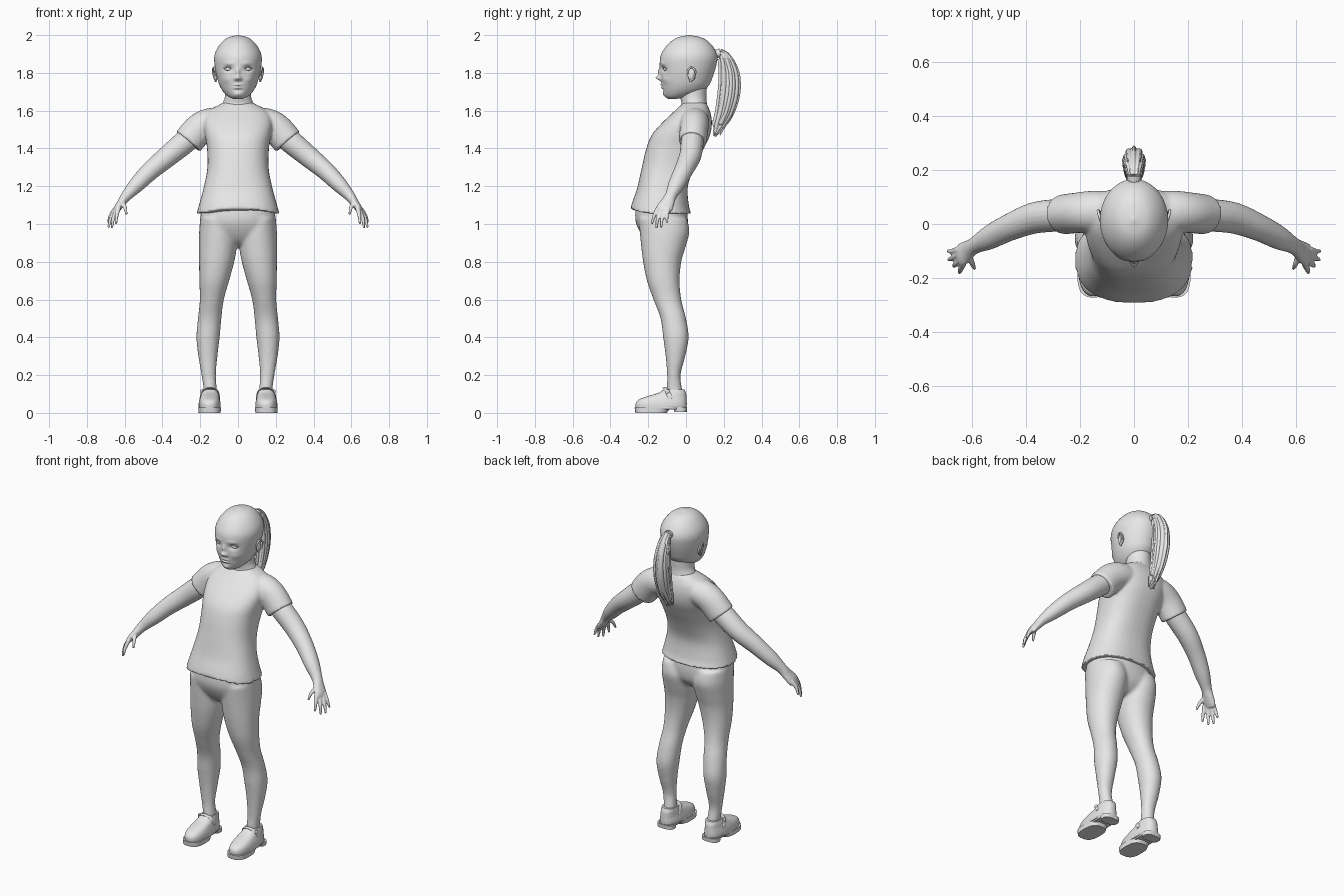
import bpy, bmesh, math
from mathutils import Vector

plain_grey = bpy.data.materials.new("plain_grey")
plain_grey.diffuse_color = (0.8, 0.8, 0.8, 1)


def spline(keys, steps):
    """Catmull-Rom interpolation through tuples of numbers."""
    out = []
    for i in range(len(keys) - 1):
        p = [keys[max(i - 1, 0)], keys[i], keys[i + 1], keys[min(i + 2, len(keys) - 1)]]
        for s in range(steps):
            t = s / steps
            out.append([0.5 * (2 * b + (c - a) * t + (2 * a - 5 * b + 4 * c - d) * t * t
                               + (3 * b - a - 3 * c + d) * t ** 3) for a, b, c, d in zip(*p)])
    return out + [list(keys[-1])]


def bridge(bm, rings):
    """Join rings of points into a closed skin."""
    rows = [[bm.verts.new(p) for p in r] for r in rings]
    n = len(rows[0])
    for a, b in zip(rows, rows[1:]):
        for i in range(n):
            bm.faces.new((a[i], a[(i + 1) % n], b[(i + 1) % n], b[i]))
    bm.faces.new(rows[0][::-1])
    bm.faces.new(rows[-1])


def stack(bm, keys, steps=5, n=40, power=2.0):
    """Horizontal oval slices: (z, x0, x1, y_front, y_back)."""
    rings = []
    for z, x0, x1, y0, y1 in spline(keys, steps):
        ring = []
        for i in range(n):
            a = 2 * math.pi * i / n
            c, s = math.cos(a), math.sin(a)
            e = 2 / power
            ring.append(Vector(((x0 + x1) / 2 + (x1 - x0) / 2 * math.copysign(abs(c) ** e, c),
                                (y0 + y1) / 2 + (y1 - y0) / 2 * math.copysign(abs(s) ** e, s), z)))
        rings.append(ring)
    bridge(bm, rings)


def tube(bm, keys, steps=5, n=20, ridges=0, depth=0.0, hint=(0, 1, 0)):
    """Oval tube along a path: (x, y, z, radius along hint, other radius)."""
    pts = spline(keys, steps)
    rings = []
    for i, (x, y, z, ru, rv) in enumerate(pts):
        t = (Vector(pts[min(i + 1, len(pts) - 1)][:3]) - Vector(pts[max(i - 1, 0)][:3])).normalized()
        h = Vector(hint)
        u = (h - t * h.dot(t)).normalized()
        v = t.cross(u)
        ring = []
        for k in range(n):
            a = 2 * math.pi * k / n
            f = 1 + depth * math.cos(ridges * a)
            ring.append(Vector((x, y, z)) + (u * ru * math.cos(a) + v * rv * math.sin(a)) * f)
        rings.append(ring)
    bridge(bm, rings)


def blob(bm, centre, radii):
    """Small ellipsoid."""
    new = bmesh.ops.create_uvsphere(bm, u_segments=20, v_segments=12, radius=1)["verts"]
    for v in new:
        v.co = Vector(centre) + Vector(a * b for a, b in zip(v.co, radii))


def finish(name, bm, mirror=False, voxel=0, smooth=0, angle=45):
    bmesh.ops.recalc_face_normals(bm, faces=bm.faces)
    me = bpy.data.meshes.new(name)
    bm.to_mesh(me)
    bm.free()
    ob = bpy.data.objects.new(name, me)
    bpy.context.collection.objects.link(ob)
    me.materials.append(plain_grey)
    bpy.ops.object.select_all(action='DESELECT')
    bpy.context.view_layer.objects.active = ob
    ob.select_set(True)
    if mirror:
        ob.modifiers.new("mirror", 'MIRROR').use_mirror_merge = False
    if voxel:
        m = ob.modifiers.new("blend", 'REMESH')
        m.mode, m.voxel_size, m.use_smooth_shade = 'VOXEL', voxel, True
    if smooth:
        m = ob.modifiers.new("relax", 'SMOOTH')
        m.iterations, m.factor = smooth, 0.5
    if voxel:
        for p in me.polygons:
            p.use_smooth = True
    else:
        bpy.ops.object.shade_smooth_by_angle(angle=math.radians(angle))
    return ob


# shirt: leaning trunk with two short sleeves, hem lifted at the front
bm = bmesh.new()
trunk = [(1.055, .219, -.294, .028), (1.1, .207, -.284, .015), (1.2, .18, -.256, .01),
         (1.3, .162, -.234, .045), (1.4, .164, -.21, .095), (1.47, .175, -.182, .127),
         (1.53, .183, -.132, .137), (1.58, .172, -.08, .132), (1.61, .14, -.048, .122),
         (1.632, .098, -.025, .112), (1.645, .075, -.01, .1)]
stack(bm, [(z, -w, w, a, b) for z, w, a, b in trunk], power=2.4)
for v in bm.verts:
    front = max(0, min(1, (-.1 - v.co.y) / .15))
    v.co.z += .028 * front * max(0, 1 - (v.co.x / .2) ** 2) * max(0, 1 - (v.co.z - 1.055) / .12)
for s in (-1, 1):
    tube(bm, [(s * .08, .045, 1.545, .075, .07), (s * .15, .045, 1.535, .078, .078),
              (s * .205, .042, 1.503, .075, .082), (s * .264, .035, 1.436, .074, .082)], n=32)
finish("shirt", bm, voxel=.008, smooth=4)

# hips and legs
bm = bmesh.new()
stack(bm, [(1.1, -.19, .19, -.265, 0), (1.02, -.2, .2, -.268, .01), (.95, -.195, .195, -.24, .0),
           (.9, -.12, .12, -.2, -.04), (.885, -.06, .06, -.16, -.08)], power=2.2)
for s in (-1, 1):
    leg = [(1.03, .02, .2, -.25, .005), (.96, .003, .206, -.245, .018), (.88, .006, .207, -.237, -.002),
           (.8, .02, .206, -.227, -.025), (.7, .047, .205, -.207, -.034), (.6, .075, .202, -.172, -.025),
           (.5, .088, .212, -.135, 0), (.4, .097, .22, -.121, .014), (.3, .109, .21, -.108, -.004),
           (.2, .117, .193, -.1, -.029), (.12, .112, .182, -.102, -.02), (.05, .112, .184, -.105, -.015)]
    stack(bm, [(z, min(s * a, s * b), max(s * a, s * b), f, r) for z, a, b, f, r in leg], power=2.1)
finish("legs", bm, voxel=.01, smooth=4)

# arms with palms, fingers and thumbs
bm = bmesh.new()
tube(bm, [(.2, .04, 1.5, .055, .058), (.28, .033, 1.435, .06, .062), (.37, .022, 1.36, .058, .057),
          (.46, -.012, 1.285, .05, .05), (.535, -.05, 1.21, .044, .042), (.59, -.08, 1.15, .031, .029),
          (.615, -.097, 1.115, .037, .023), (.637, -.113, 1.085, .043, .019), (.648, -.12, 1.066, .038, .013)])
fingers = [((.632, -.148, 1.085), (.642, -.168, 1.045), (.646, -.181, 1.0)),
           ((.642, -.132, 1.075), (.661, -.15, 1.028), (.668, -.156, .978)),
           ((.651, -.113, 1.072), (.674, -.127, 1.027), (.686, -.132, .98)),
           ((.65, -.094, 1.08), (.674, -.101, 1.045), (.689, -.1, 1.005)),
           ((.61, -.118, 1.112), (.598, -.148, 1.087), (.59, -.166, 1.05))]
for a, b, c in fingers:
    tube(bm, [(*a, .0115, .0125), (*b, .0095, .0105), (*c, .006, .006)], n=12)
finish("arms", bm, mirror=True, voxel=.005, smooth=2)

# neck
bm = bmesh.new()
stack(bm, [(1.58, -.1, .1, -.05, .12), (1.63, -.085, .085, -.025, .112), (1.67, -.07, .07, -.03, .108),
           (1.72, -.068, .068, -.035, .11), (1.77, -.07, .07, -.04, .11)])
finish("neck", bm)

# head: oval loft, then face modelled with soft bumps and hollows
bm = bmesh.new()
skull = [(1.663, .025, -.095, -.045), (1.675, .052, -.11, .02), (1.7, .078, -.121, .085),
         (1.735, .098, -.128, .122), (1.78, .112, -.134, .142), (1.83, .122, -.138, .158),
         (1.88, .126, -.137, .166), (1.92, .115, -.12, .155), (1.96, .088, -.087, .125),
         (1.987, .053, -.045, .083), (2.0, .004, .012, .02)]
stack(bm, [(z, -w, w, a, b) for z, w, a, b in skull], steps=8, n=128)
bumps = [(0, 1.773, .013, .012, -.026), (0, 1.805, .010, .022, -.012), (.014, 1.768, .008, .008, -.008),
         (.05, 1.82, .022, .015, .014), (.048, 1.85, .026, .009, -.004), (0, 1.737, .022, .006, -.007),
         (0, 1.722, .018, .006, -.008), (0, 1.7295, .024, .003, .004), (0, 1.708, .022, .007, .005),
         (0, 1.685, .024, .012, -.006), (.062, 1.765, .022, .02, -.006)]
for v in bm.verts:
    if v.co.y < -.02:
        x, z = abs(v.co.x), v.co.z
        v.co.y += sum(d * math.exp(-((x - bx) / sx) ** 2 - ((z - bz) / sz) ** 2)
                      for bx, bz, sx, sz, d in bumps)
finish("head", bm, angle=80)

# eyes with upper lids
bm = bmesh.new()
blob(bm, (.05, -.102, 1.82), (.021, .018, .011))
tube(bm, [(.028, -.118, 1.818, .003, .003), (.04, -.121, 1.83, .004, .004),
          (.055, -.117, 1.832, .004, .004), (.075, -.1, 1.822, .003, .003)], n=10, hint=(0, 0, 1))
finish("eyes", bm, mirror=True)

# ears: rim around a flat shell, with lobe
bm = bmesh.new()
blob(bm, (.118, .03, 1.79), (.01, .02, .034))
tube(bm, [(.115, .012, 1.785, .004, .004), (.122, .01, 1.812, .005, .005), (.128, .028, 1.829, .005, .005),
          (.133, .049, 1.81, .005, .005), (.127, .043, 1.78, .005, .005), (.117, .022, 1.755, .006, .006)],
     n=10, hint=(1, 0, 0))
finish("ears", bm, mirror=True)

# ponytail with ridged locks and a tie
bm = bmesh.new()
tail = [(0, .14, 1.895, .02, .02), (0, .18, 1.906, .02, .022), (0, .207, 1.875, .034, .03),
        (0, .225, 1.81, .05, .036), (0, .229, 1.74, .056, .04), (0, .222, 1.67, .056, .04),
        (0, .203, 1.59, .047, .034), (0, .178, 1.53, .032, .024), (0, .15, 1.465, .008, .006)]
tube(bm, tail, n=88, ridges=11, depth=.07)
for k in range(9):
    a = 2 * math.pi * k / 9
    c, s = math.cos(a), math.sin(a)
    path = [(.9 * rv * s, y + .9 * ru * c, z, .011, .008) for x, y, z, ru, rv in tail[2:-1]]
    end = 1.47 + .035 * (k % 3)
    path.append((.02 * s, .16 + .02 * c + (end - 1.47) * .5, end, .002, .002))
    tube(bm, path, n=8)
finish("ponytail", bm)
bm = bmesh.new()
tube(bm, [(0, .162, 1.902, .023, .025), (0, .18, 1.905, .024, .026)], n=24)
finish("hair_tie", bm)

# shoes: rounded uppers on soles with separate heels, strap and buckle
bm = bmesh.new()
stack(bm, [(.025, .092, .208, -.266, .003), (.05, .092, .208, -.266, .004), (.07, .096, .204, -.25, .003),
           (.088, .1, .198, -.205, .002), (.105, .104, .193, -.15, 0), (.125, .108, .187, -.115, -.008)],
      power=2.5)
finish("shoe_uppers", bm, mirror=True)
bm = bmesh.new()
stack(bm, [(0, .092, .208, -.268, -.1), (.028, .09, .21, -.272, -.085)], steps=1, power=2.8)
stack(bm, [(.018, .1, .2, -.2, .0), (.034, .092, .208, -.2, .004)], steps=1, power=2.8)
stack(bm, [(.006, .098, .202, -.062, .004), (.03, .096, .204, -.068, .006)], steps=1, power=2.8)
finish("shoe_soles", bm, mirror=True, angle=35)
bm = bmesh.new()
tube(bm, [(.098, -.08, .075, .012, .004), (.108, -.1, .115, .012, .004), (.147, -.113, .132, .012, .004),
          (.187, -.1, .115, .012, .004), (.2, -.08, .075, .012, .004)], n=10)
blob(bm, (.192, -.098, .112), (.007, .012, .012))
finish("shoe_straps", bm, mirror=True)
